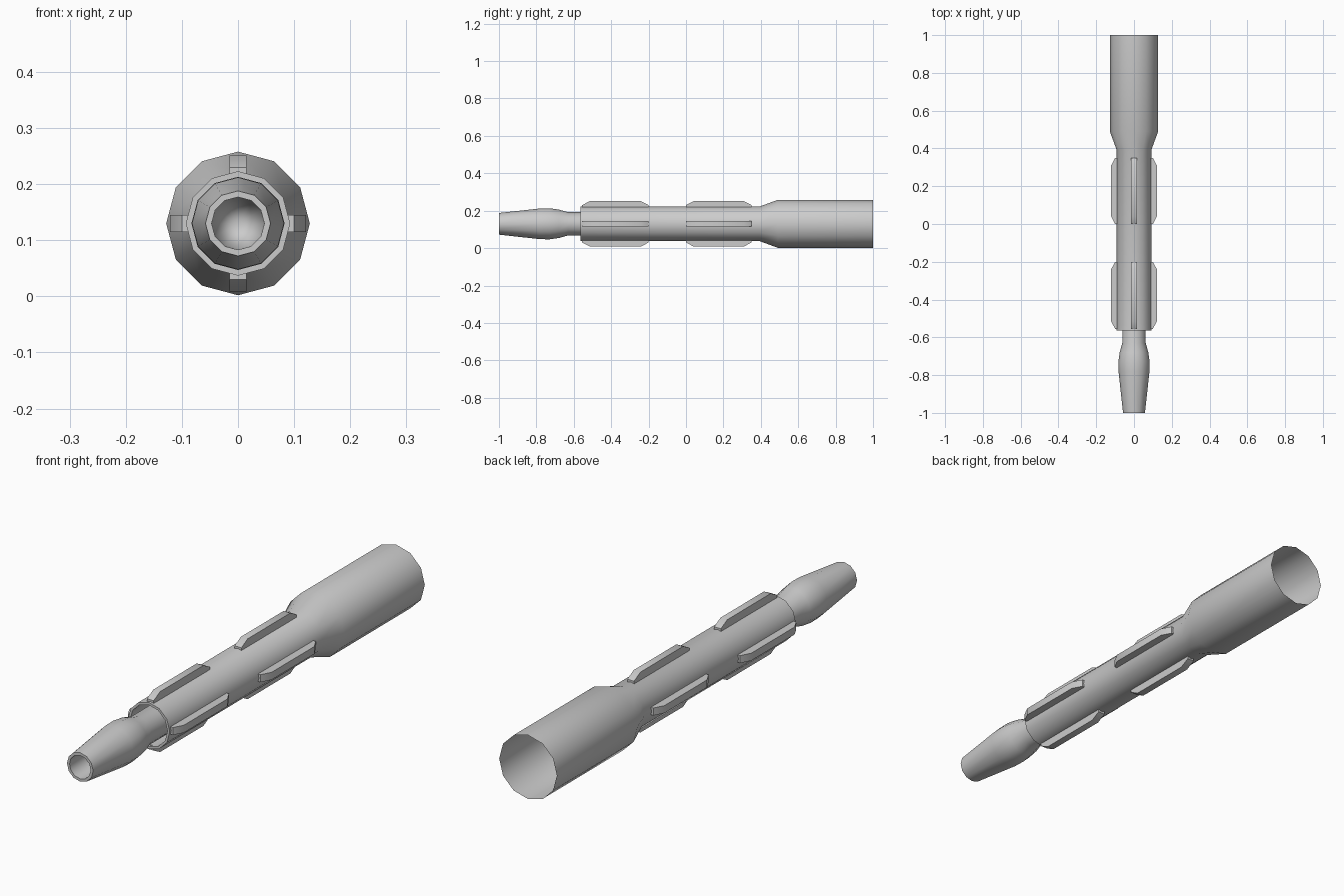
import bpy, bmesh, math
from mathutils import Matrix, Vector

if "Cube" in bpy.data.objects:
    bpy.data.objects.remove(bpy.data.objects["Cube"])

AXIS_Z = 0.13
SIDES = 12

grey = bpy.data.materials.new("plain_grey")
grey.use_nodes = True
grey.diffuse_color = (0.6, 0.6, 0.6, 1)
grey.node_tree.nodes["Principled BSDF"].inputs["Base Color"].default_value = (0.6, 0.6, 0.6, 1)


def finish(bm, name, angle):
    """Turn a bmesh into a shaded object lying on the long axis."""
    mesh = bpy.data.meshes.new(name)
    bm.to_mesh(mesh)
    bm.free()
    mesh.materials.append(grey)
    obj = bpy.data.objects.new(name, mesh)
    obj.location.z = AXIS_Z
    bpy.context.collection.objects.link(obj)
    bpy.ops.object.select_all(action="DESELECT")
    obj.select_set(True)
    bpy.context.view_layer.objects.active = obj
    bpy.ops.object.shade_smooth_by_angle(angle=math.radians(angle))
    return obj


def lathe(name, profile):
    """Revolve (y, radius) points, listed from back to front outside, round y."""
    bm = bmesh.new()
    verts = [bm.verts.new((0, y, r)) for y, r in profile]
    edges = [bm.edges.new(pair) for pair in zip(verts, verts[1:])]
    bmesh.ops.spin(bm, geom=verts + edges, cent=(0, 0, 0), axis=(0, 1, 0),
                   angle=math.tau, steps=SIDES, use_merge=True)
    bmesh.ops.remove_doubles(bm, verts=bm.verts, dist=0.0005)
    bmesh.ops.recalc_face_normals(bm, faces=bm.faces)
    # Outer skin must face away from the axis
    outer = max(bm.faces, key=lambda f: Vector((f.calc_center_median().x, f.calc_center_median().z)).length)
    c = outer.calc_center_median()
    if outer.normal.dot(Vector((c.x, 0, c.z))) < 0:
        bmesh.ops.reverse_faces(bm, faces=bm.faces)
    return finish(bm, name, 45)


def fin(name, start, end, turn):
    """Chamfered guide rib, turned round the long axis."""
    side = [(start, 0.08), (start, 0.1), (start + 0.04, 0.121),
            (end - 0.04, 0.121), (end, 0.1), (end, 0.08)]
    bm = bmesh.new()
    face = bm.faces.new([bm.verts.new((-0.015, y, z)) for y, z in side])
    extruded = bmesh.ops.extrude_face_region(bm, geom=[face])["geom"]
    moved = [v for v in extruded if isinstance(v, bmesh.types.BMVert)]
    bmesh.ops.translate(bm, verts=moved, vec=(0.03, 0, 0))
    if len(bm.faces) == len(side) + 1:
        bm.faces.new([v for v in bm.verts if v.co.x < 0])
    bmesh.ops.recalc_face_normals(bm, faces=bm.faces)
    bmesh.ops.rotate(bm, verts=bm.verts, cent=(0, 0, 0),
                     matrix=Matrix.Rotation(turn, 3, "Y"))
    return finish(bm, name, 40)


# Main tube: open flared back, thick front lip and recessed socket floor
lathe("body_tube", [(1, 0.128), (0.49, 0.128), (0.395, 0.093), (-0.565, 0.093),
                    (-0.565, 0.083), (-0.42, 0.083), (-0.42, 0)])

# Bulged nozzle with a hollow tip
lathe("nozzle", [(-0.42, 0.062), (-0.63, 0.062), (-0.68, 0.076), (-0.73, 0.083),
                 (-0.78, 0.082), (-1, 0.058), (-1, 0.047), (-0.75, 0.045), (-0.65, 0)])

# Two sets of four guide ribs
for set_name, start, end in (("front", -0.555, -0.2), ("rear", 0, 0.35)):
    for i, place in enumerate(("top", "left", "bottom", "right")):
        fin(f"{set_name}_{place}_rib", start, end, i * math.pi / 2)
